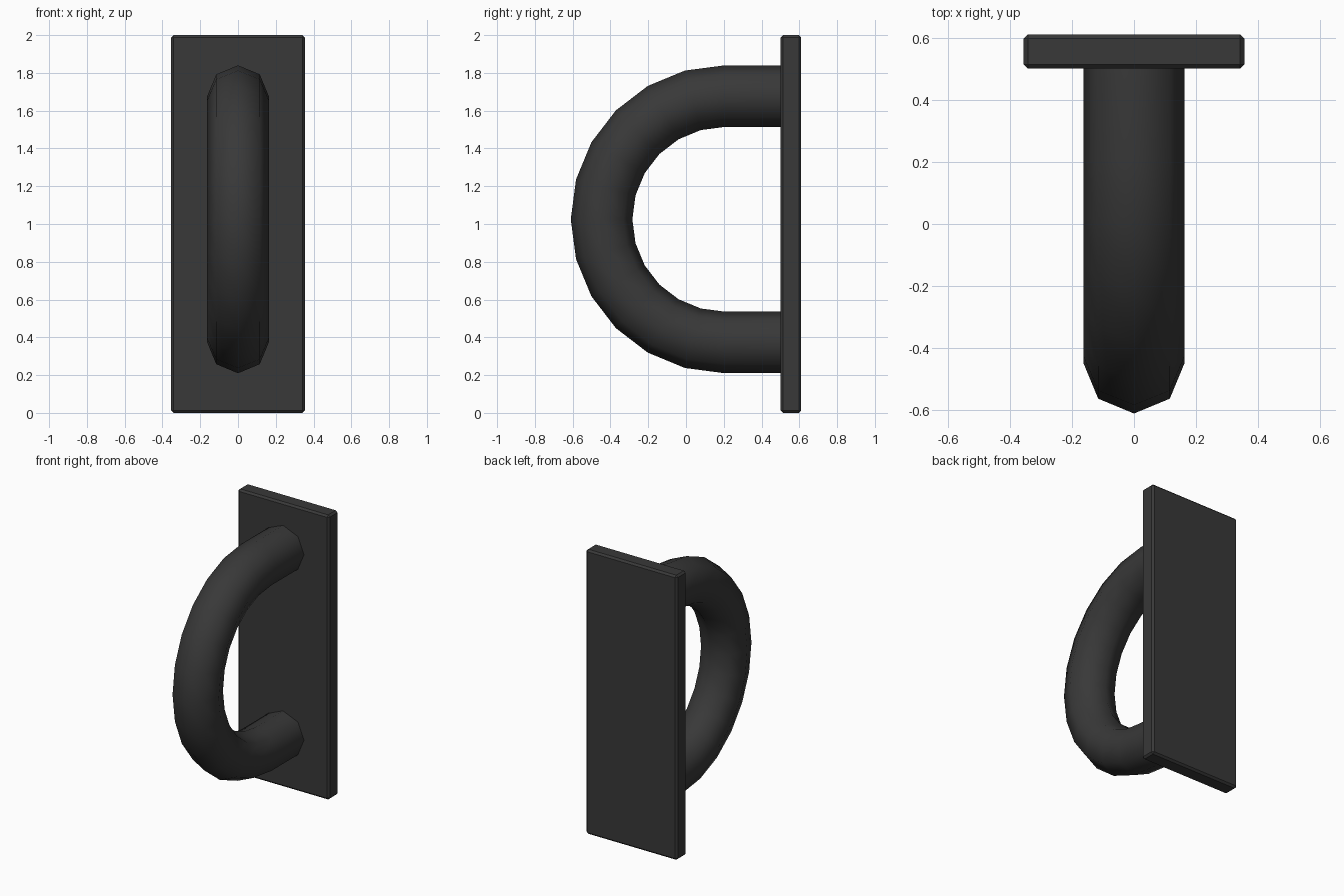
import bpy, bmesh, math
from mathutils import Vector

if "Cube" in bpy.data.objects:
    bpy.data.objects.remove(bpy.data.objects["Cube"])

dark = bpy.data.materials.new("dark_metal")
dark.diffuse_color = (0.04, 0.04, 0.04, 1)
dark.use_nodes = True
dark.node_tree.nodes["Principled BSDF"].inputs["Base Color"].default_value = dark.diffuse_color


def make_object(name, bm):
    bmesh.ops.recalc_face_normals(bm, faces=bm.faces)
    mesh = bpy.data.meshes.new(name)
    bm.to_mesh(mesh)
    bm.free()
    mesh.materials.append(dark)
    obj = bpy.data.objects.new(name, mesh)
    bpy.context.collection.objects.link(obj)
    return obj


# Back plate: flat slab with a small chamfer
bm = bmesh.new()
bmesh.ops.create_cube(bm, size=1)
for v in bm.verts:
    v.co = Vector((v.co.x * 0.71, v.co.y * 0.11 + 0.555, v.co.z * 2 + 1))
bmesh.ops.bevel(bm, geom=bm.edges[:], offset=0.013, segments=1,
                affect='EDGES', profile=0.5)
make_object("back_plate", bm)

# Handle: eight-sided tube along a half circle with straight ends
SIDES, STEPS = 8, 12
TUBE_R, BEND_R = 0.163, 0.652
CY, CZ, PLATE_Y = 0.205, 1.025, 0.505

stations = [(PLATE_Y, 0.0)]
stations += [(CY, math.pi * i / STEPS) for i in range(STEPS + 1)]
stations += [(PLATE_Y, math.pi)]

bm = bmesh.new()
rings = []
for y0, a in stations:
    ring = []
    for k in range(SIDES):
        t = 2 * math.pi * k / SIDES
        r = BEND_R + TUBE_R * math.cos(t)
        ring.append(bm.verts.new((TUBE_R * math.sin(t),
                                  y0 - r * math.sin(a),
                                  CZ + r * math.cos(a))))
    rings.append(ring)
for r0, r1 in zip(rings, rings[1:]):
    for k in range(SIDES):
        n = (k + 1) % SIDES
        bm.faces.new((r0[k], r0[n], r1[n], r1[k])).smooth = True
bm.faces.new(rings[0])
bm.faces.new(rings[-1])
handle = make_object("handle", bm)
bpy.context.view_layer.objects.active = handle
handle.select_set(True)
bpy.ops.object.shade_smooth_by_angle(angle=math.radians(60))
